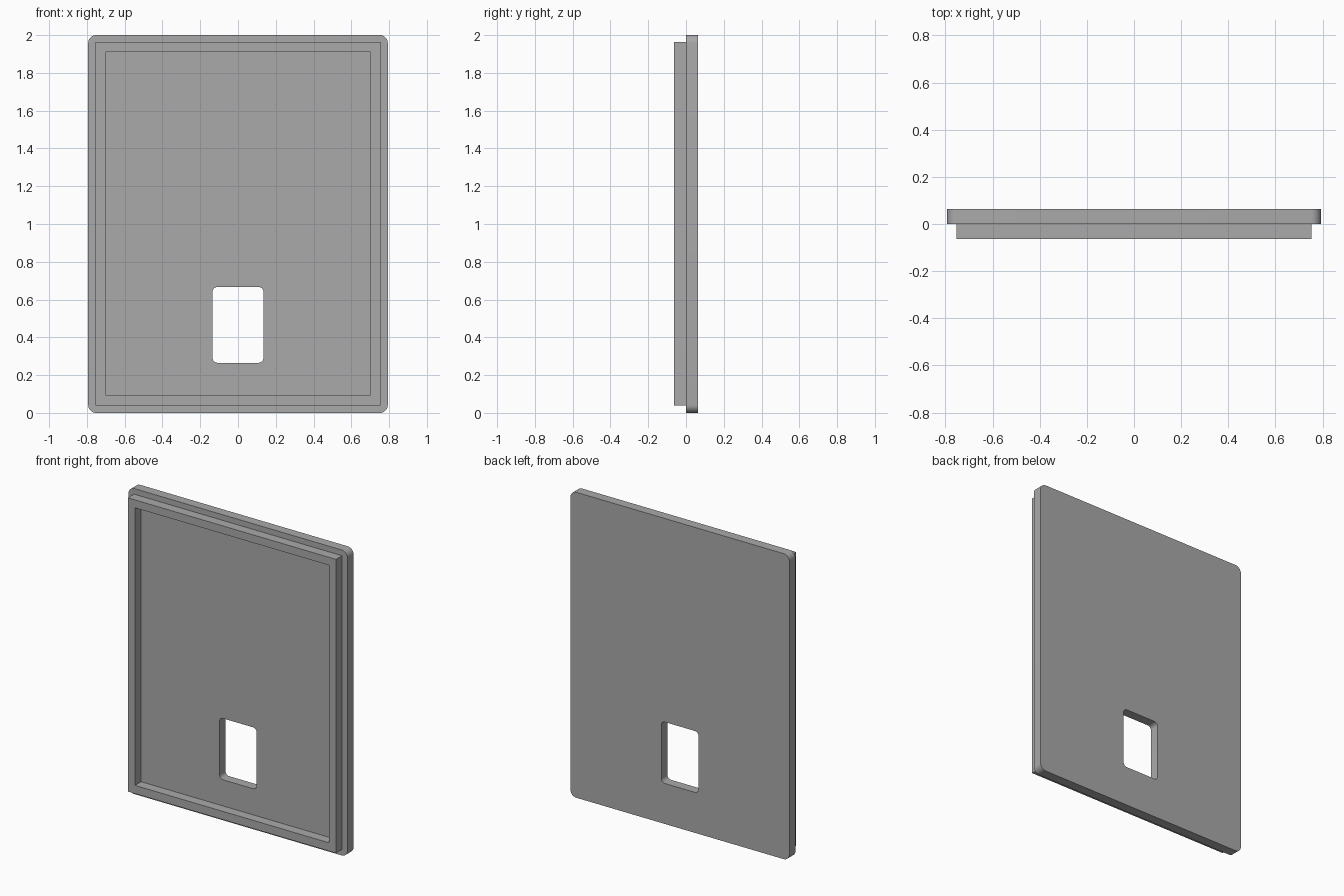
import bpy
import bmesh
from math import cos, sin, pi

cube = bpy.data.objects.get("Cube")
if cube:
    bpy.data.objects.remove(cube, do_unlink=True)

GREY = (0.4, 0.4, 0.4, 1.0)
mat = bpy.data.materials.new("neutral grey")
mat.use_nodes = True
mat.diffuse_color = GREY
bsdf = mat.node_tree.nodes["Principled BSDF"]
bsdf.inputs["Base Color"].default_value = GREY
bsdf.inputs["Roughness"].default_value = 0.6


def outline(half_w, z0, z1, radius=0.0, segments=8):
    """Counter-clockwise (x, z) rectangle with optional rounded corners."""
    if radius == 0:
        return [(half_w, z1), (-half_w, z1), (-half_w, z0), (half_w, z0)]
    corners = [(1, z1 - radius), (-1, z1 - radius), (-1, z0 + radius), (1, z0 + radius)]
    points = []
    for i, (side, cz) in enumerate(corners):
        for s in range(segments + 1):
            a = (i + s / segments) * pi / 2
            points.append((side * (half_w - radius) + radius * cos(a), cz + radius * sin(a)))
    return points


def pierced_slab(name, outer, inner, y0, y1):
    """Slab between two matching outlines, open through the inner one."""
    bm = bmesh.new()
    rings = [[bm.verts.new((x, y, z)) for x, z in pts]
             for pts, y in ((outer, y0), (outer, y1), (inner, y1), (inner, y0))]
    n = len(outer)
    for r in range(4):
        a, b = rings[r], rings[(r + 1) % 4]
        for i in range(n):
            j = (i + 1) % n
            bm.faces.new((a[i], a[j], b[j], b[i]))
    bmesh.ops.recalc_face_normals(bm, faces=bm.faces)
    mesh = bpy.data.meshes.new(name)
    bm.to_mesh(mesh)
    bm.free()
    mesh.materials.append(mat)
    obj = bpy.data.objects.new(name, mesh)
    bpy.context.collection.objects.link(obj)
    bpy.ops.object.select_all(action="DESELECT")
    obj.select_set(True)
    bpy.context.view_layer.objects.active = obj
    bpy.ops.object.shade_smooth_by_angle(angle=pi / 6)
    return obj


# Back plate with rounded corners and a rounded window
pierced_slab("back_plate",
             outline(0.793, 0, 2, 0.042),
             outline(0.135, 0.265, 0.667, 0.027),
             0, 0.063)

# Raised square-cornered rim on the front
pierced_slab("front_rim",
             outline(0.754, 0.04, 1.963),
             outline(0.702, 0.094, 1.911),
             -0.063, 0)
